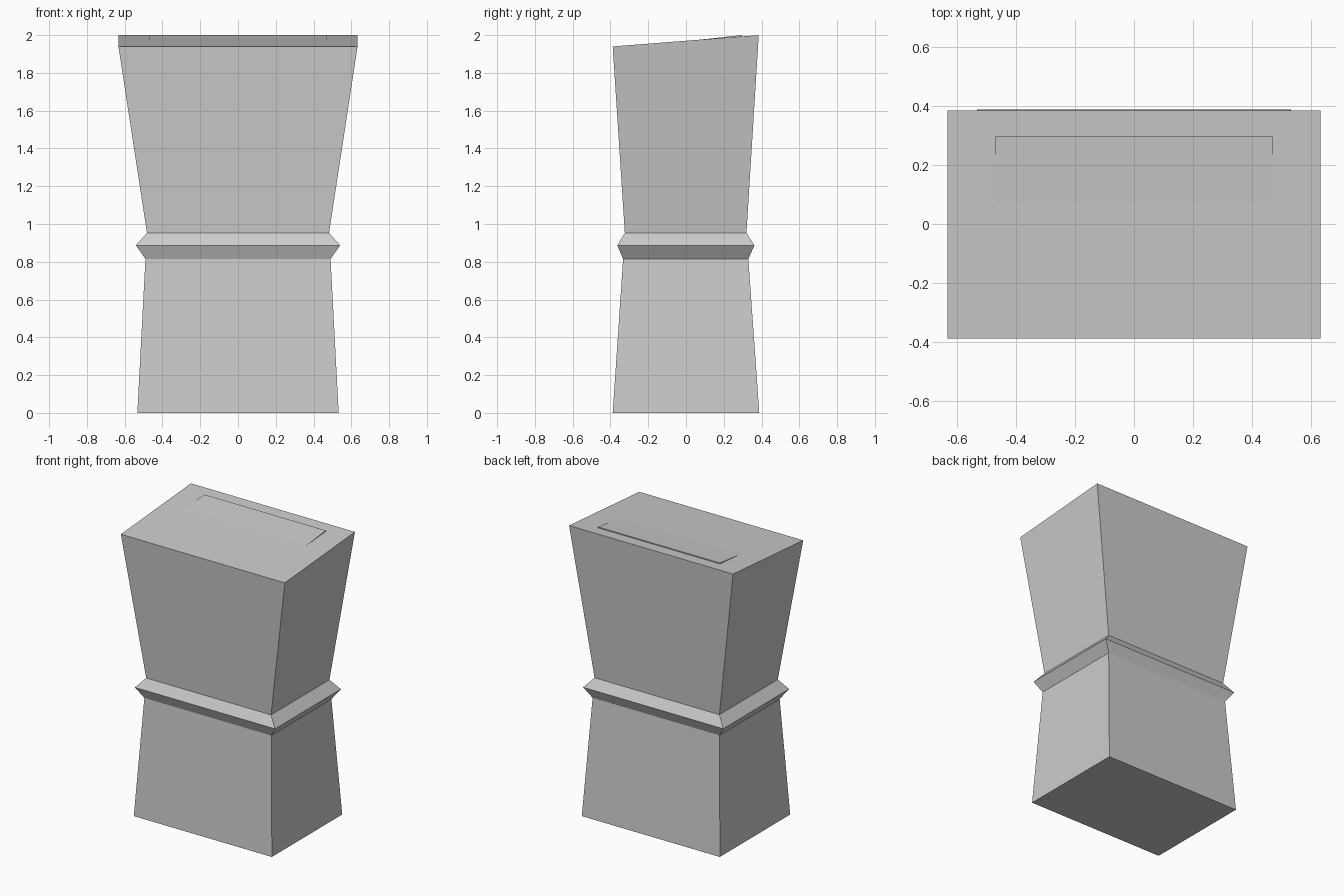
import bpy, bmesh

if "Cube" in bpy.data.objects:
    bpy.data.objects.remove(bpy.data.objects["Cube"])

grey = bpy.data.materials.new("stone grey")
grey.diffuse_color = (0.6, 0.6, 0.6, 1)
grey.use_nodes = True
grey.node_tree.nodes["Principled BSDF"].inputs["Base Color"].default_value = grey.diffuse_color


def ring(x, y0, y1, z0, z1):
    """Rectangle with half width x, from front (y0, z0) to back (y1, z1)."""
    return [(-x, y0, z0), (x, y0, z0), (x, y1, z1), (-x, y1, z1)]


def loft(name, rings):
    """Closed flat-sided body through a stack of rectangles."""
    bm = bmesh.new()
    loops = [[bm.verts.new(p) for p in r] for r in rings]
    bm.faces.new(loops[0][::-1])
    bm.faces.new(loops[-1])
    for a, b in zip(loops, loops[1:]):
        for i in range(4):
            j = (i + 1) % 4
            bm.faces.new((a[i], a[j], b[j], b[i]))
    bmesh.ops.recalc_face_normals(bm, faces=bm.faces)
    me = bpy.data.meshes.new(name)
    bm.to_mesh(me)
    bm.free()
    me.materials.append(grey)
    ob = bpy.data.objects.new(name, me)
    bpy.context.collection.objects.link(ob)
    return ob


# One continuous body: tapered base, pointed collar, flared head with sloped top
loft("pedestal_body", [
    ring(0.533, -0.388, 0.388, 0, 0),
    ring(0.490, -0.333, 0.330, 0.815, 0.815),
    ring(0.541, -0.364, 0.362, 0.887, 0.887),
    ring(0.482, -0.324, 0.320, 0.953, 0.953),
    ring(0.633, -0.388, 0.385, 1.94, 2.0),
])


def top_z(y):
    return 1.94 + 0.06 * (y + 0.388) / 0.773


# Thin tilted panel that rises out of the sloped top towards the back
loft("top_panel", [
    ring(0.47, 0.07, 0.297, top_z(0.07) - 0.012, top_z(0.297) - 0.012),
    ring(0.47, 0.07, 0.297, top_z(0.07), top_z(0.297) + 0.007),
])
